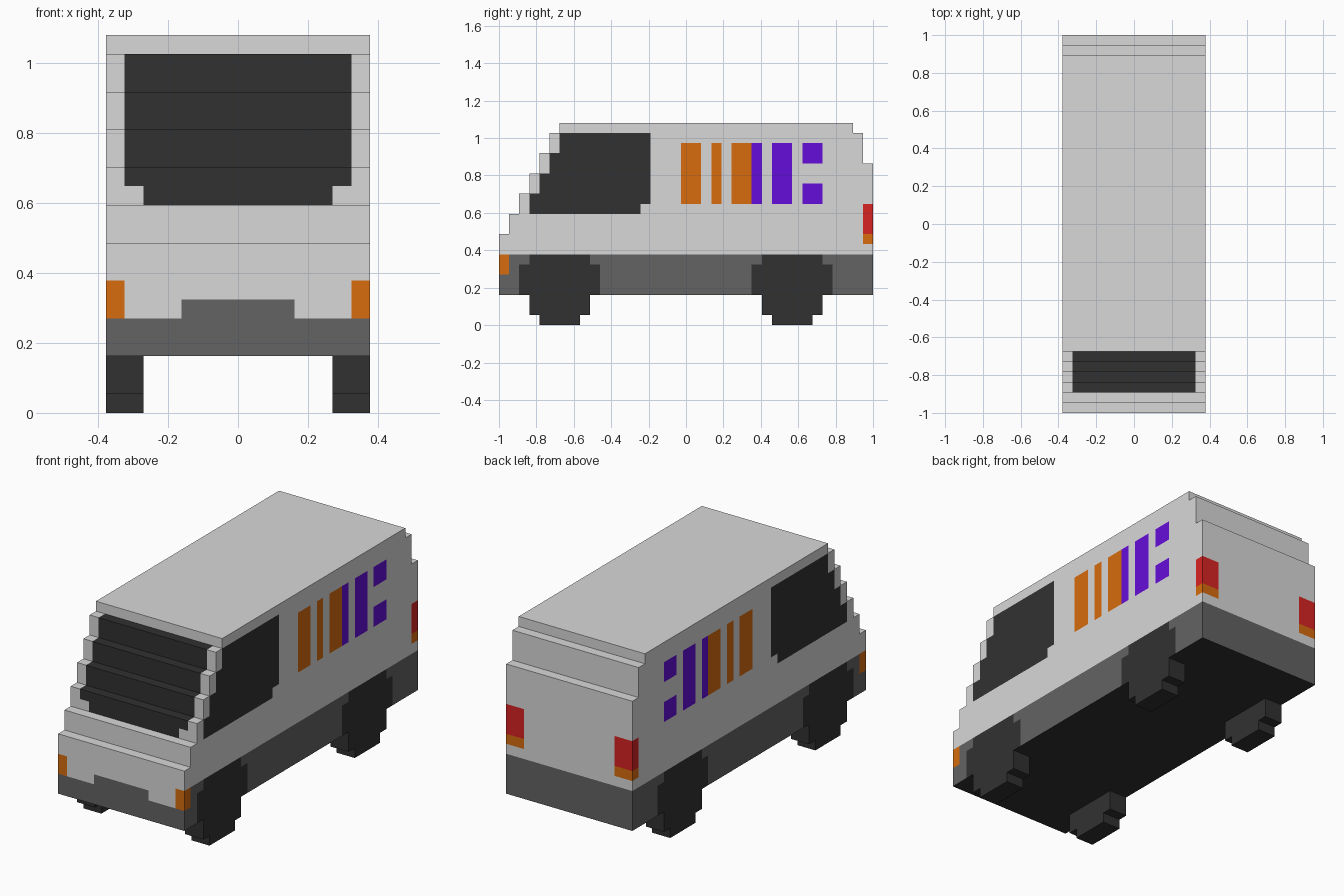
import bpy, bmesh
from mathutils import Vector

if "Cube" in bpy.data.objects:
    bpy.data.objects.remove(bpy.data.objects["Cube"])

V = 2 / 37          # one block; all sizes below are in blocks
W = 7               # half width of the van


def material(name, r, g, b):
    lin = [((c / 255 + 0.055) / 1.055) ** 2.4 for c in (r, g, b)]
    m = bpy.data.materials.new(name)
    m.diffuse_color = (*lin, 1)
    m.use_nodes = True
    m.node_tree.nodes["Principled BSDF"].inputs["Base Color"].default_value = m.diffuse_color
    return m


MATS = [material("light grey paint", 216, 216, 216),
        material("dark grey trim", 99, 99, 99),
        material("black", 49, 49, 49),
        material("orange", 215, 108, 14),
        material("purple", 100, 13, 216),
        material("red", 216, 35, 35)]
PAINT, TRIM, BLACK, ORANGE, PURPLE, RED = range(6)


def pos(x, y, z):
    return Vector((x * V, y * V - 1, z * V))


def extrude_profile(bm, profile, x0, x1):
    face = bm.faces.new([bm.verts.new(pos(x0, y, z)) for y, z in profile])
    new = bmesh.ops.extrude_face_region(bm, geom=[face])["geom"]
    bmesh.ops.translate(bm, vec=Vector(((x1 - x0) * V, 0, 0)),
                        verts=[g for g in new if isinstance(g, bmesh.types.BMVert)])
    bmesh.ops.recalc_face_normals(bm, faces=bm.faces)


def finish(bm, name, mats):
    mesh = bpy.data.meshes.new(name)
    bm.to_mesh(mesh)
    bm.free()
    for m in mats:
        mesh.materials.append(m)
    ob = bpy.data.objects.new(name, mesh)
    bpy.context.collection.objects.link(ob)
    return ob


# Body side profile: stepped nose and windscreen, stepped tail
profile = [(37, 3), (0, 3), (0, 9)]
for i in range(1, 6):
    profile += [(i, 7 + 2 * i), (i, 9 + 2 * i)]
profile += [(6, 19), (6, 20), (35, 20), (35, 19), (36, 19), (36, 16), (37, 16)]
bm = bmesh.new()
extrude_profile(bm, profile, -W, W)

# Cut the surface along the block grid so colour areas have exact edges
for axis, lo, hi in ((0, -W, W), (1, 0, 37), (2, 3, 20)):
    for k in range(lo + 1, hi):
        n = Vector((0, 0, 0))
        n[axis] = 1
        bmesh.ops.bisect_plane(bm, geom=bm.verts[:] + bm.edges[:] + bm.faces[:],
                               plane_co=pos(*[k if a == axis else 0 for a in range(3)]),
                               plane_no=n, dist=1e-5)

# Colour rules: side, colour, two ranges (sides: y, z; ends: |x|, z; top: |x|, y)
SIDE = [(TRIM, 0, 37, 3, 7), (ORANGE, 0, 1, 5, 7)]
for y in (2, 25):                                   # wheel arches
    SIDE += [(BLACK, y, y + 8, 3, 6), (BLACK, y + 1, y + 7, 6, 7)]
SIDE += [(BLACK, 3, 14, 11, 12), (BLACK, 3, 15, 12, 13)]   # cab window
SIDE += [(BLACK, y, 15, 2 * y + 5, 2 * y + 7) for y in (4, 5, 6)]
SIDE += [(ORANGE, a, b, 12, 18) for a, b in ((18, 20), (21, 22), (23, 25))]
SIDE += [(PURPLE, a, b, 12, 18) for a, b in ((25, 26), (27, 29))]
SIDE += [(PURPLE, 30, 32, 12, 14), (PURPLE, 30, 32, 16, 18)]
SIDE += [(RED, 36, 37, 9, 12), (ORANGE, 36, 37, 8, 9)]     # tail lamps
FRONT = [(TRIM, 0, 7, 3, 5), (TRIM, 0, 3, 5, 6), (ORANGE, 6, 7, 5, 7),
         (BLACK, 0, 5, 11, 12), (BLACK, 0, 6, 12, 19)]
BACK = [(TRIM, 0, 7, 3, 7), (RED, 5, 7, 9, 12), (ORANGE, 5, 7, 8, 9)]
TOP = [(BLACK, 0, 6, 2, 6)]                         # windscreen ledges
BOTTOM = [(BLACK, 0, 7, 0, 37)]

for f in bm.faces:
    c, n = f.calc_center_median(), f.normal
    x, y, z = abs(c.x) / V, (c.y + 1) / V, c.z / V
    if abs(n.x) > 0.5:
        rules, u, w = SIDE, y, z
    elif abs(n.y) > 0.5:
        rules, u, w = (FRONT if n.y < 0 else BACK), x, z
    else:
        rules, u, w = (TOP if n.z > 0 else BOTTOM), x, y
    for mat, u0, u1, w0, w1 in rules:
        if u0 < u < u1 and w0 < w < w1:
            f.material_index = mat

# Merge the grid back into large flat areas of one colour
bmesh.ops.dissolve_limit(bm, angle_limit=0.01, verts=bm.verts[:], edges=bm.edges[:],
                         delimit={'NORMAL', 'MATERIAL'})
finish(bm, "van_body", MATS)

# Wheels: blocky stepped profile, left and right, front and rear
for label, y in (("front", 3), ("rear", 26)):
    for side, x in (("left", -W), ("right", W - 2)):
        bm = bmesh.new()
        extrude_profile(bm, [(y + 1, 0), (y + 5, 0), (y + 5, 1), (y + 6, 1),
                             (y + 6, 3), (y, 3), (y, 1), (y + 1, 1)], x, x + 2)
        finish(bm, f"{label}_{side}_wheel", [MATS[BLACK]])
